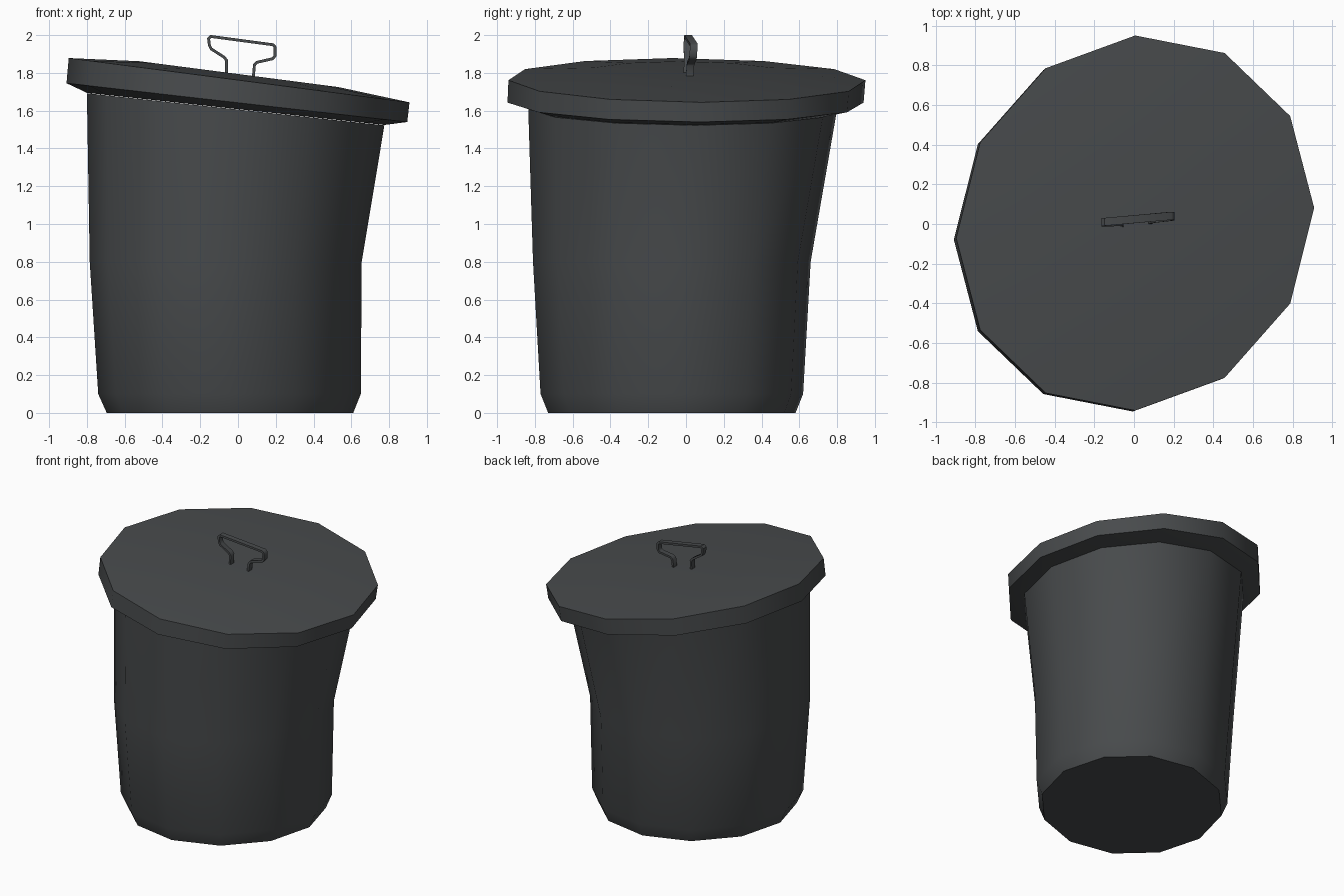
import bpy, bmesh
from math import sin, cos, pi, radians
from mathutils import Vector

if "Cube" in bpy.data.objects:
    bpy.data.objects.remove(bpy.data.objects["Cube"])

SIDES = 12
mat = bpy.data.materials.new("dark_grey")
mat.diffuse_color = (0.065, 0.07, 0.073, 1)
mat.use_nodes = True
mat.node_tree.nodes["Principled BSDF"].inputs["Base Color"].default_value = mat.diffuse_color


def finish(name, bm, angle):
    bmesh.ops.recalc_face_normals(bm, faces=bm.faces[:])
    me = bpy.data.meshes.new(name)
    bm.to_mesh(me)
    bm.free()
    me.materials.append(mat)
    ob = bpy.data.objects.new(name, me)
    bpy.context.collection.objects.link(ob)
    bpy.ops.object.select_all(action='DESELECT')
    ob.select_set(True)
    bpy.context.view_layer.objects.active = ob
    bpy.ops.object.shade_smooth_by_angle(angle=radians(angle))
    return ob


def loft(name, rings, angle):
    """Each ring: x range, y range, height at x=0, slope of height along x."""
    bm = bmesh.new()
    loops = []
    for x0, x1, y0, y1, z, slope in rings:
        cx, cy, rx, ry = (x0 + x1) / 2, (y0 + y1) / 2, (x1 - x0) / 2, (y1 - y0) / 2
        loop = []
        for i in range(SIDES):
            a = 2 * pi * i / SIDES
            x = cx + rx * cos(a)
            # slight skew of the worn, out-of-round outline
            y = cy + ry * sin(a) + 0.085 * rx * cos(a)
            loop.append(bm.verts.new((x, y, z + slope * x)))
        loops.append(loop)
    for a, b in zip(loops, loops[1:]):
        for i in range(SIDES):
            j = (i + 1) % SIDES
            bm.faces.new((a[i], a[j], b[j], b[i]))
    bm.faces.new(loops[0])
    bm.faces.new(loops[-1])
    return finish(name, bm, angle)


# bin body, leaning outwards at the top
loft("bin_body", [
    (-0.695, 0.61, -0.73, 0.58, 0.0, 0),
    (-0.74, 0.65, -0.77, 0.62, 0.1, 0),
    (-0.785, 0.655, -0.81, 0.66, 0.8, 0),
    (-0.80, 0.775, -0.835, 0.80, 1.606, -0.108),
], 45)

# tilted lid with a shallow crown and a deep rim
loft("lid", [
    (-0.80, 0.775, -0.835, 0.80, 1.608, -0.108),
    (-0.908, 0.896, -0.945, 0.94, 1.642, -0.114),
    (-0.896, 0.908, -0.94, 0.95, 1.762, -0.13),
    (-0.52, 0.53, -0.54, 0.55, 1.794, -0.13),
], 40)

# handle: bent flat strip
path = [(-0.06, 1.79), (-0.06, 1.865), (-0.072, 1.882), (-0.142, 1.927),
        (-0.151, 1.945), (-0.156, 1.982), (-0.145, 1.993),
        (0.185, 1.949), (0.196, 1.937), (0.196, 1.89), (0.184, 1.875),
        (0.10, 1.856), (0.087, 1.842), (0.081, 1.775)]
pts = [Vector(p) for p in path]
bm = bmesh.new()
sections = []
for i, p in enumerate(pts):
    d0 = (p - pts[i - 1]).normalized() if i else (pts[1] - p).normalized()
    d1 = (pts[i + 1] - p).normalized() if i < len(pts) - 1 else d0
    d = (d0 + d1).normalized()
    n = Vector((-d.y, d.x)) * 0.0075 / max(d.dot(d0), 0.5)
    yc = 0.012 + 0.1 * p.x + 0.07 * (p.y - 1.8)
    sections.append([bm.verts.new((p.x + s * n.x, yc + w, p.y + s * n.y))
                     for s, w in ((1, -0.02), (1, 0.02), (-1, 0.02), (-1, -0.02))])
for a, b in zip(sections, sections[1:]):
    for i in range(4):
        j = (i + 1) % 4
        bm.faces.new((a[i], a[j], b[j], b[i]))
bm.faces.new(sections[0])
bm.faces.new(sections[-1])
finish("lid_handle", bm, 50)
